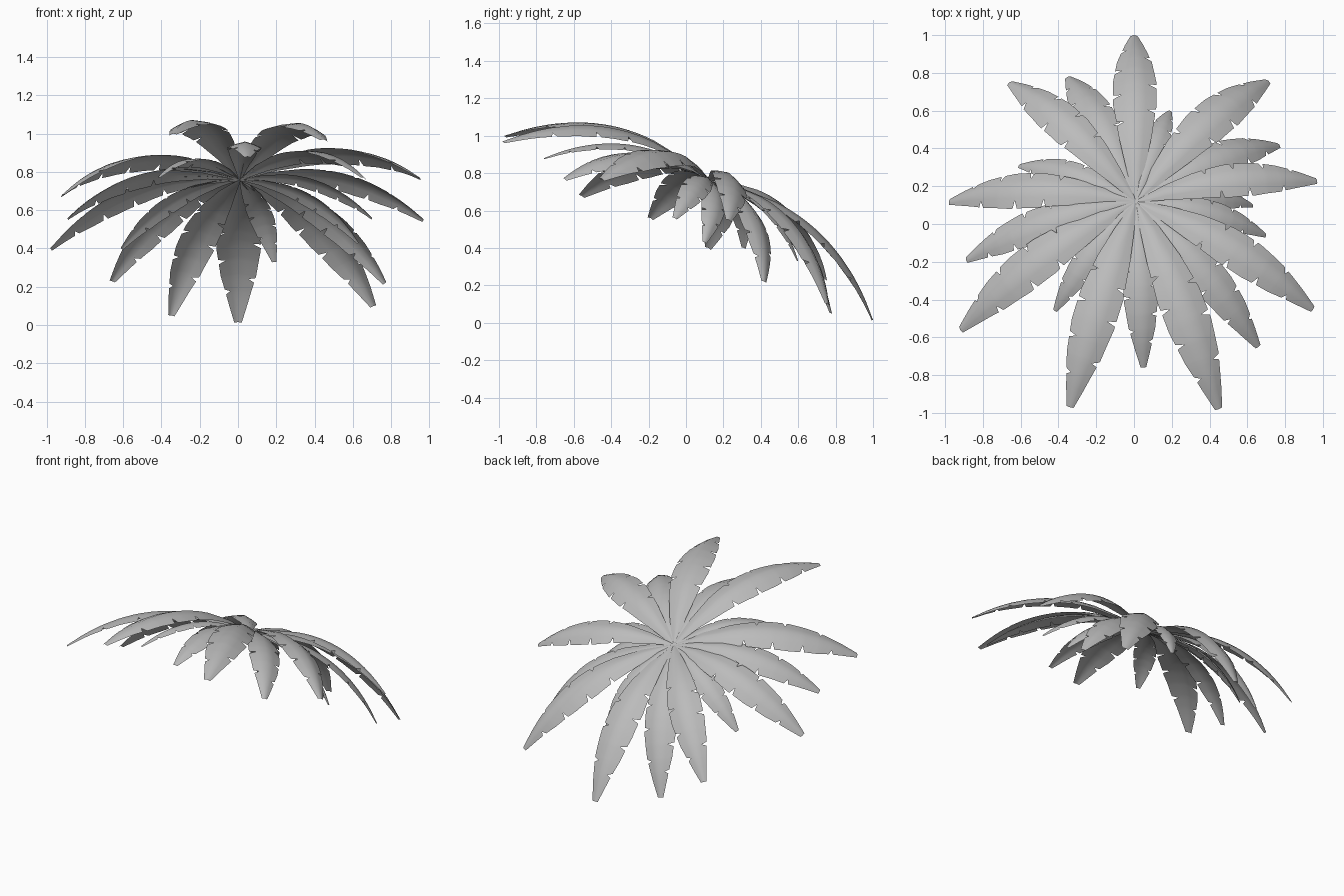
import bpy, bmesh
from mathutils import Vector

cube = bpy.data.objects.get("Cube")
if cube:
    bpy.data.objects.remove(cube)

mat = bpy.data.materials.new("leaf_grey")
mat.use_nodes = True
GREY = (0.5, 0.5, 0.5, 1)
mat.diffuse_color = GREY
mat.node_tree.nodes["Principled BSDF"].inputs["Base Color"].default_value = GREY

HUB = Vector((0.01, 0.12, 0.76))
CROWN_UP = Vector((0, 0.45, 0.89)).normalized()   # the crown leans to the back

# half width along the leaf, as a share of its widest point
PROFILE = [(0, .06), (.15, .45), (.3, .76), (.48, 1), (.63, 1), (.78, .8), (.92, .42), (1, .17)]
ACROSS = (-1, -.5, 0, .5, 1)


def half_width(t):
    for (a, wa), (b, wb) in zip(PROFILE, PROFILE[1:]):
        if t <= b:
            return wa + (wb - wa) * (t - a) / (b - a)
    return PROFILE[-1][1]


def frond(name, tip, flip):
    """Arched leaf with a raised midrib and torn slits along both edges."""
    tip = Vector(tip)
    chord = tip - HUB
    length = chord.length
    side = chord.cross(CROWN_UP).normalized()
    up = side.cross(chord).normalized()
    control = (HUB + tip) / 2 + up * 0.3 * length
    slits = {-flip: (.44, .6, .8), flip: (.37, .53, .7, .86)}
    stations = {t for t, w in PROFILE}
    for cuts in slits.values():
        for c in cuts:
            stations |= {c - .012, c, c + .012}
    bm = bmesh.new()
    rows = []
    for t in sorted(stations):
        centre = HUB * (1 - t) ** 2 + control * 2 * t * (1 - t) + tip * t * t
        tangent = ((control - HUB) * (1 - t) + (tip - control) * t).normalized()
        lift = side.cross(tangent).normalized()
        w = half_width(t) * length * 0.1
        row = []
        for u in ACROSS:
            if abs(u) == 1 and t in slits[u]:
                u *= .62
            drop = .35 * w * abs(u) ** 1.3
            row.append(bm.verts.new(centre + side * u * w - lift * drop))
        rows.append(row)
    for r, s in zip(rows, rows[1:]):
        for i in range(len(ACROSS) - 1):
            bm.faces.new((r[i], r[i + 1], s[i + 1], s[i]))
    bm.normal_update()
    if sum((f.normal.dot(up) for f in bm.faces)) < 0:
        bmesh.ops.reverse_faces(bm, faces=bm.faces[:])
    for f in bm.faces:
        f.smooth = True
    mesh = bpy.data.meshes.new(name)
    bm.to_mesh(mesh)
    bm.free()
    mesh.materials.append(mat)
    bpy.context.collection.objects.link(bpy.data.objects.new(name, mesh))


# leaf tips, going round from the back over the left side
TIPS = [
    (0, 1, .015), (.19, .6, .33), (.71, .76, .1), (.77, .42, .22), (.97, .23, .55),
    (.63, .1, .43), (.7, -.06, .56), (.95, -.45, .77), (.66, -.65, .77),
    (.45, -.98, .97), (.05, -.76, .88), (-.34, -.97, 1), (-.42, -.46, .77),
    (-.92, -.56, .68), (-.89, -.19, .56), (-.98, .12, .4), (-.61, .31, .4),
    (-.66, .75, .23), (-.35, .78, .05),
]
for n, tip in enumerate(TIPS):
    frond(f"palm_frond_{n + 1}", tip, 1 if n % 2 else -1)
